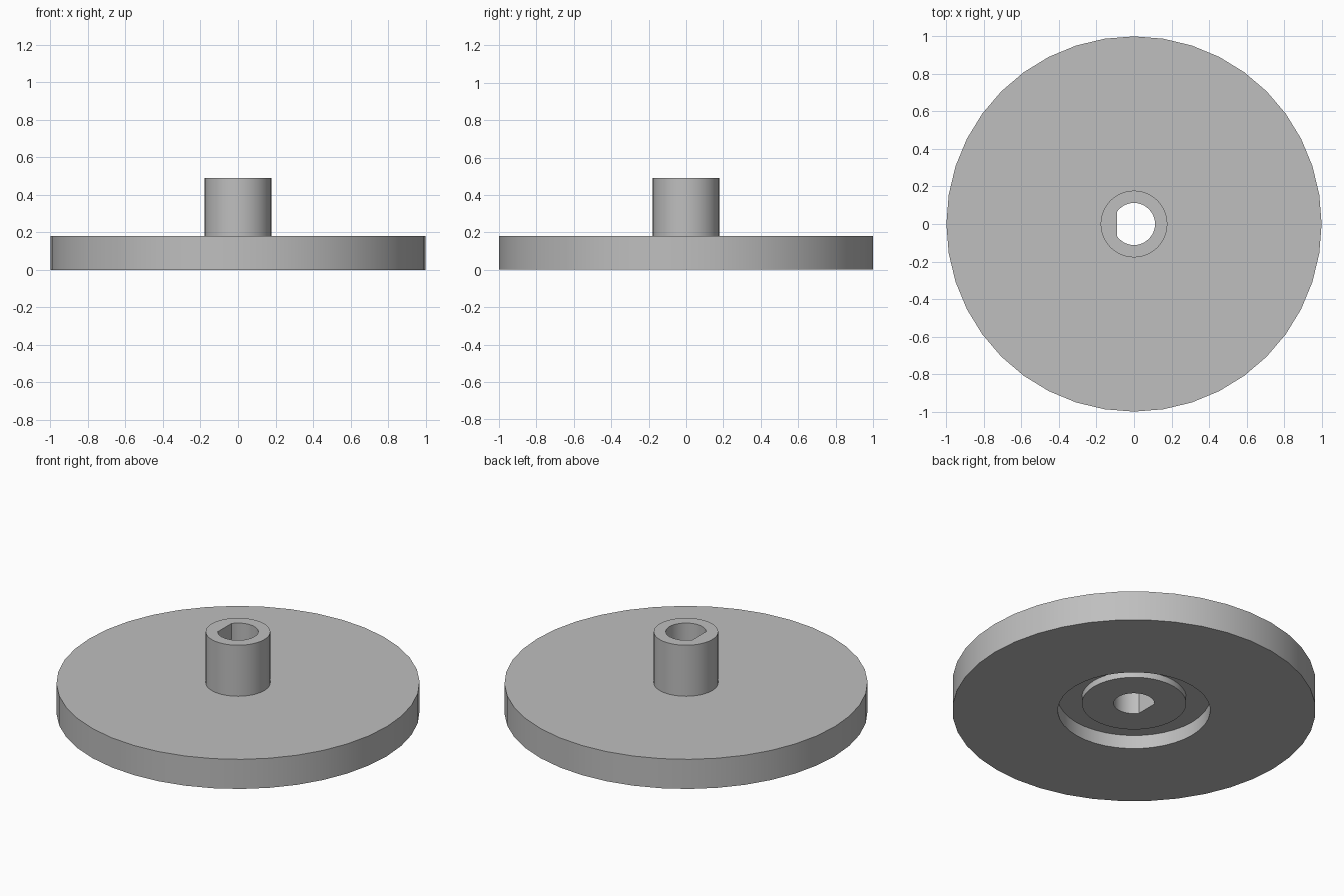
import bpy
import bmesh
from math import cos, sin, radians, tau

cube = bpy.data.objects.get("Cube")
if cube:
    bpy.data.objects.remove(cube)

SEGMENTS = 40
DISC_R, HUB_R, BORE_R = 1.0, 0.178, 0.112
RECESS_R, BOSS_R = 0.42, 0.288
BORE_FLAT = -0.0906
DISC_TOP, HUB_TOP = 0.18, 0.49
RECESS_TOP, BOSS_BOTTOM = 0.083, 0.045

grey = bpy.data.materials.new("plain grey")
grey.use_nodes = True
colour = (0.52, 0.52, 0.52, 1)
grey.diffuse_color = colour
grey.node_tree.nodes["Principled BSDF"].inputs["Base Color"].default_value = colour


def add_ring(bm, radius, z):
    """Ring of vertices; the bore is cut off by a flat on its right side."""
    ring = []
    for i in range(SEGMENTS):
        a = tau * i / SEGMENTS
        x, y = radius * cos(a), radius * sin(a)
        if radius == BORE_R:
            x = max(x, BORE_FLAT)
        ring.append(bm.verts.new((x, y, z)))
    return ring


def turned_part(name, profile):
    """Closed (radius, height) profile turned around the z axis."""
    bm = bmesh.new()
    rings = [add_ring(bm, r, z) for r, z in profile]
    for k, low in enumerate(rings):
        high = rings[(k + 1) % len(rings)]
        for i in range(SEGMENTS):
            j = (i + 1) % SEGMENTS
            bm.faces.new((low[i], low[j], high[j], high[i]))
    bmesh.ops.recalc_face_normals(bm, faces=bm.faces)
    mesh = bpy.data.meshes.new(name)
    bm.to_mesh(mesh)
    bm.free()
    mesh.materials.append(grey)
    obj = bpy.data.objects.new(name, mesh)
    bpy.context.collection.objects.link(obj)
    bpy.ops.object.select_all(action="DESELECT")
    obj.select_set(True)
    bpy.context.view_layer.objects.active = obj
    bpy.ops.object.shade_smooth_by_angle(angle=radians(25))
    return obj


# Disc with hub on top, recess and boss underneath, and a D-shaped bore
turned_part("disc_with_hub", [
    (RECESS_R, 0), (DISC_R, 0), (DISC_R, DISC_TOP),
    (HUB_R, DISC_TOP), (HUB_R, HUB_TOP), (BORE_R, HUB_TOP),
    (BORE_R, BOSS_BOTTOM), (BOSS_R, BOSS_BOTTOM),
    (BOSS_R, RECESS_TOP), (RECESS_R, RECESS_TOP),
])
